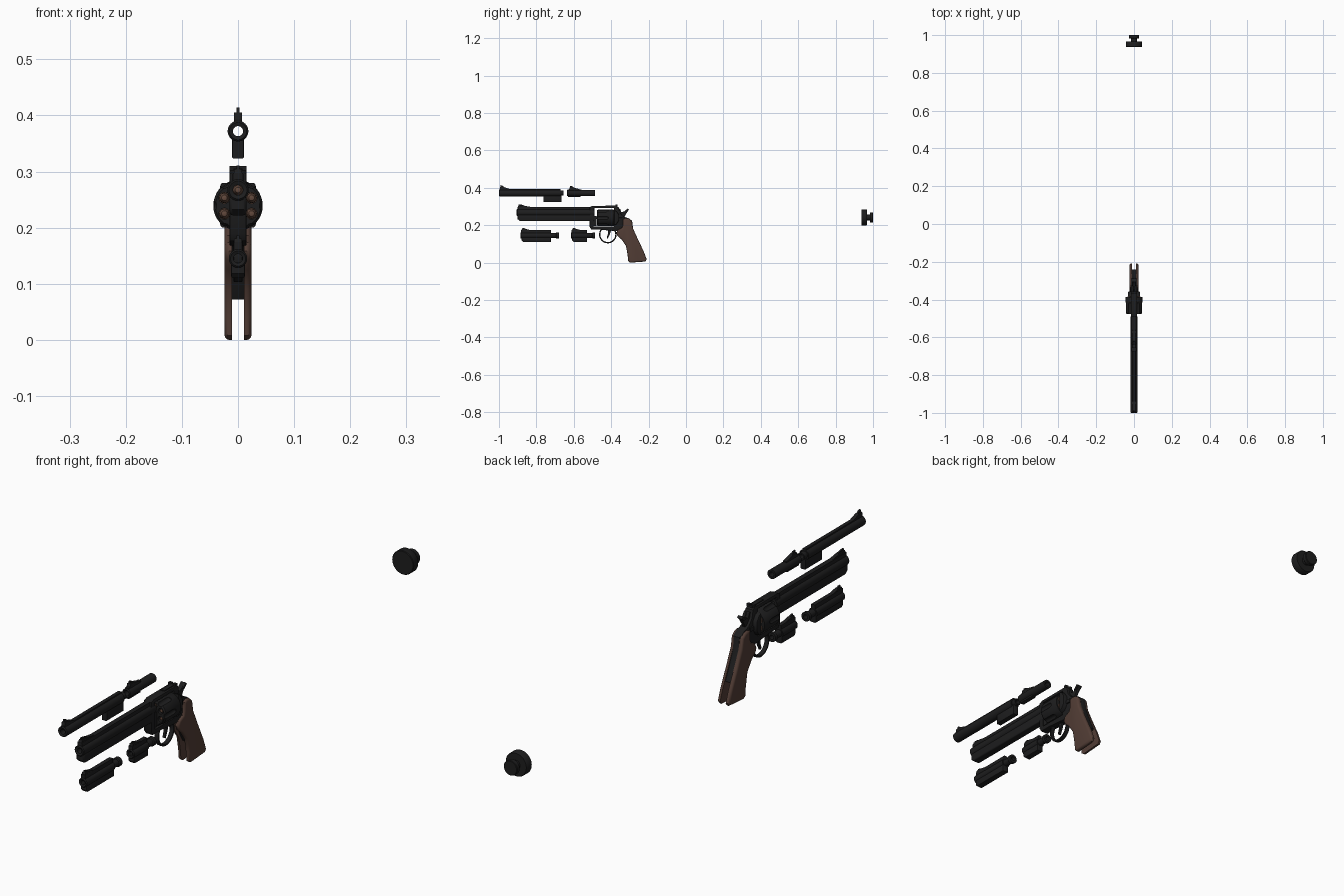
import bpy, bmesh, math
from mathutils import Vector


def material(name, rgb):
    m = bpy.data.materials.new(name)
    m.diffuse_color = (*rgb, 1)
    return m


STEEL = material("blued_steel", (0.0125, 0.0125, 0.013))
WOOD = material("brown_wood", (0.085, 0.047, 0.036))
COPPER = material("copper", (0.12, 0.065, 0.045))


def finish(bm, name, mat):
    bmesh.ops.remove_doubles(bm, verts=bm.verts, dist=1e-5)
    bmesh.ops.recalc_face_normals(bm, faces=bm.faces)
    me = bpy.data.meshes.new(name)
    bm.to_mesh(me)
    bm.free()
    me.materials.append(mat)
    ob = bpy.data.objects.new(name, me)
    bpy.context.collection.objects.link(ob)
    smooth(ob)
    return ob


def activate(ob):
    bpy.ops.object.select_all(action='DESELECT')
    ob.select_set(True)
    bpy.context.view_layer.objects.active = ob


def smooth(ob):
    activate(ob)
    bpy.ops.object.shade_smooth_by_angle(angle=math.radians(35))


def lathe(name, prof, z, x=0, n=32, mat=STEEL, closed=False):
    """Spin (radius, y) points round an axis parallel to y."""
    bm = bmesh.new()
    rings = [[bm.verts.new((x + r * math.cos(2 * math.pi * i / n), y,
                            z + r * math.sin(2 * math.pi * i / n)))
              for i in range(n)] for r, y in prof]
    pairs = list(zip(rings, rings[1:]))
    if closed:
        pairs.append((rings[-1], rings[0]))
    for a, b in pairs:
        for i in range(n):
            j = (i + 1) % n
            bm.faces.new((a[i], a[j], b[j], b[i]))
    return finish(bm, name, mat)


def tube(name, y0, y1, z, r, bore):
    c = 0.003
    return lathe(name, [(bore, y0 + c), (r - c, y0), (r, y0 + c), (r, y1), (bore, y1)],
                 z, closed=True)


def rod(name, y0, y1, z, r, x=0, mat=STEEL, c=0.0015, n=32):
    return lathe(name, [(0, y0), (r - c, y0), (r, y0 + c), (r, y1 - c), (r - c, y1), (0, y1)],
                 z, x, n, mat)


def plate(name, pts, x0, x1, bevel=0.0, seg=2, mat=STEEL, outer_only=False):
    """Extrude a side (y, z) outline from x0 to x1, rounding the side edges."""
    bm = bmesh.new()
    a = [bm.verts.new((x0, y, z)) for y, z in pts]
    b = [bm.verts.new((x1, y, z)) for y, z in pts]
    bm.faces.new(a)
    bm.faces.new(b[::-1])
    for i in range(len(pts)):
        j = (i + 1) % len(pts)
        bm.faces.new((a[i], b[i], b[j], a[j]))
    bmesh.ops.recalc_face_normals(bm, faces=bm.faces)
    if bevel:
        xs = (x1,) if outer_only else (x0, x1)
        edges = [e for e in bm.edges
                 if any(all(abs(v.co.x - x) < 1e-6 for v in e.verts) for x in xs)]
        bmesh.ops.bevel(bm, geom=edges, offset=bevel, segments=seg, profile=0.5,
                        affect='EDGES')
    return finish(bm, name, mat)


def block(name, y0, y1, z0, z1, hw, bevel=0.002):
    return plate(name, [(y0, z0), (y1, z0), (y1, z1), (y0, z1)], -hw, hw, bevel)


def cut(ob, cutters):
    for c in cutters:
        c.hide_render = True
        m = ob.modifiers.new("cut", 'BOOLEAN')
        m.operation, m.solver, m.object = 'DIFFERENCE', 'EXACT', c
        activate(ob)
        bpy.ops.object.modifier_apply(modifier=m.name)
        bpy.data.objects.remove(c)
    smooth(ob)


def sight(name, y, z, length, height):
    plate(name + "_ramp", [(y, z), (y + 0.004, z + height * 0.6), (y + length * 0.4, z + height * 0.55),
                           (y + length, z)], -0.007, 0.007, 0.001)
    plate(name + "_blade", [(y + 0.003, z), (y + 0.006, z + height), (y + length * 0.25, z + height * 0.9),
                            (y + length * 0.7, z)], -0.003, 0.003)


# ---- main revolver: barrel with rib and full underlug
BZ, CZ = 0.267, 0.239
tube("main_barrel", -0.905, -0.49, BZ, 0.019, 0.009)
block("main_top_rib", -0.9, -0.49, 0.277, 0.297, 0.0095)
plate("main_underlug", [(-0.9, 0.257), (-0.9, 0.232), (-0.888, 0.222), (-0.49, 0.222), (-0.49, 0.257)],
      -0.0155, 0.0155, 0.006, 3)
sight("main_front_sight", -0.9, 0.295, 0.09, 0.016)
rod("ejector_rod", -0.7, -0.47, CZ, 0.007)

# ---- frame with cylinder window
frame = plate("frame", [(-0.515, 0.297), (-0.5, 0.303), (-0.375, 0.303), (-0.36, 0.296), (-0.354, 0.268),
                        (-0.335, 0.246), (-0.305, 0.236), (-0.289, 0.222), (-0.33, 0.172),
                        (-0.372, 0.168), (-0.46, 0.176), (-0.505, 0.176), (-0.515, 0.19)],
              -0.0155, 0.0155, 0.003)
cut(frame, [block("window_cutter", -0.495, -0.385, 0.192, 0.291, 0.1, 0),
            rod("bore_cutter", -0.6, -0.45, BZ, 0.009)])
plate("recoil_shield", [(-0.384, 0.2), (-0.384, 0.28), (-0.372, 0.276), (-0.358, 0.255),
                        (-0.358, 0.225), (-0.372, 0.204)], -0.032, 0.032, 0.005)
block("crane", -0.51, -0.478, 0.196, 0.25, 0.0125)
block("left_latch", -0.372, -0.34, 0.225, 0.24, 0.02)
for s in (-1, 1):
    plate("rear_sight_leaf", [(-0.376, 0.3), (-0.376, 0.31), (-0.366, 0.31), (-0.366, 0.3)],
          s * 0.003, s * 0.015)
block("rear_sight_base", -0.43, -0.365, 0.3, 0.306, 0.008, 0.001)

# ---- fluted cylinder, chambers and cartridges
cyl = lathe("cylinder", [(0, -0.476), (0.040, -0.476), (0.044, -0.471), (0.044, -0.388),
                         (0.043, -0.386), (0, -0.386)], CZ, n=72)
cutters = []
for i in range(6):
    a = math.radians(90 + 60 * i)
    cx, cz = 0.028 * math.cos(a), CZ + 0.028 * math.sin(a)
    cutters.append(rod("chamber_cutter", -0.5, -0.37, cz, 0.0098, cx, n=24))
    f = a + math.radians(30)
    cutters.append(lathe("flute_cutter", [(0, -0.5), (0.0105, -0.5), (0.0105, -0.425),
                                          (0.007, -0.416), (0, -0.413)],
                         CZ + 0.0485 * math.sin(f), 0.0485 * math.cos(f), 24))
    lathe("bullet", [(0, -0.474), (0.005, -0.472), (0.0085, -0.462), (0.0094, -0.45),
                     (0.0094, -0.386), (0.0105, -0.386), (0.0105, -0.384), (0, -0.384)],
          cz, cx, 20, COPPER)
cut(cyl, cutters)

# ---- hammer, trigger and guard
plate("hammer", [(-0.368, 0.235), (-0.364, 0.283), (-0.353, 0.29), (-0.346, 0.27), (-0.332, 0.273),
                 (-0.313, 0.288), (-0.306, 0.282), (-0.322, 0.258), (-0.335, 0.232)],
      -0.006, 0.006, 0.001)
plate("hammer_spur", [(-0.328, 0.274), (-0.311, 0.29), (-0.304, 0.283), (-0.32, 0.27)],
      -0.01, 0.01, 0.001)
arc = [math.radians(135 + 12 * i) for i in range(23)]
ring = [[(-0.418 + r * math.cos(t), 0.15 + r * math.sin(t)) for t in arc] for r in (0.047, 0.040)]
plate("trigger_guard", ring[0] + ring[1][::-1], -0.008, 0.008, 0.002)
plate("trigger", [(-0.418, 0.18), (-0.417, 0.155), (-0.424, 0.132), (-0.418, 0.128), (-0.408, 0.15),
                  (-0.398, 0.18)], -0.005, 0.005, 0.0015)

# ---- grip frame and two wooden panels
plate("grip_frame", [(-0.368, 0.172), (-0.345, 0.24), (-0.305, 0.236), (-0.288, 0.223), (-0.283, 0.18),
                     (-0.26, 0.122), (-0.24, 0.078), (-0.25, 0.072), (-0.3, 0.072), (-0.316, 0.1),
                     (-0.335, 0.15)], -0.0115, 0.0115, 0.001)
grip = [(-0.337, 0.232), (-0.322, 0.238), (-0.305, 0.234), (-0.290, 0.221), (-0.283, 0.182),
        (-0.258, 0.127), (-0.226, 0.060), (-0.210, 0.017), (-0.217, 0.006), (-0.255, 0.003),
        (-0.298, 0.0), (-0.309, 0.008), (-0.312, 0.04), (-0.321, 0.09), (-0.345, 0.124),
        (-0.366, 0.142), (-0.372, 0.158), (-0.366, 0.174), (-0.342, 0.186), (-0.337, 0.2)]
for s, side in ((-1, "left"), (1, "right")):
    plate(side + "_grip_panel", grip, s * 0.011, s * 0.024, 0.0085, 4, WOOD, True)

# ---- spare barrels above: long and short, open right through
UZ = 0.372
tube("long_upper_barrel", -1.0, -0.672, UZ, 0.0185, 0.009)
tube("long_upper_shank", -0.68, -0.655, UZ, 0.0135, 0.009)
block("long_upper_rib", -0.997, -0.672, 0.383, 0.394, 0.007)
block("long_upper_lug", -0.762, -0.665, 0.323, 0.361, 0.011, 0.004)
sight("long_upper_sight", -0.997, 0.392, 0.06, 0.022)

tube("short_upper_barrel", -0.637, -0.487, UZ, 0.0165, 0.009)
block("short_upper_rib", -0.633, -0.56, 0.383, 0.392, 0.007)
block("short_upper_lug", -0.632, -0.565, 0.352, 0.362, 0.009)
sight("short_upper_sight", -0.625, 0.39, 0.065, 0.02)

# ---- spare barrels below: lugged bodies with threaded shanks
LZ = 0.145
for name, y0, y1, end in (("long_lower", -0.885, -0.722, -0.68), ("short_lower", -0.615, -0.528, -0.487)):
    tube(name + "_barrel", y0, y1, LZ, 0.0165, 0.008)
    block(name + "_rib", y0 + 0.003, y1, 0.154, 0.174, 0.008)
    plate(name + "_lug", [(y0 + 0.006, 0.138), (y0 + 0.006, 0.118), (y0 + 0.014, 0.11), (y1, 0.11),
                          (y1, 0.138)], -0.0125, 0.0125, 0.004)
    sight(name + "_sight", y0 + 0.004, 0.172, 0.06, 0.014)
    tube(name + "_shank", y1 - 0.01, end - 0.01, LZ, 0.0125, 0.008)
    tube(name + "_collar", end - 0.015, end, LZ, 0.0165, 0.008)

# ---- speed loader
lathe("speed_loader", [(0, 0.937), (0.041, 0.937), (0.043, 0.939), (0.043, 0.964), (0.041, 0.967),
                       (0.016, 0.967), (0.016, 0.983), (0.025, 0.983), (0.027, 0.985),
                       (0.027, 0.998), (0.025, 1.0), (0, 1.0)], 0.242, n=40)
